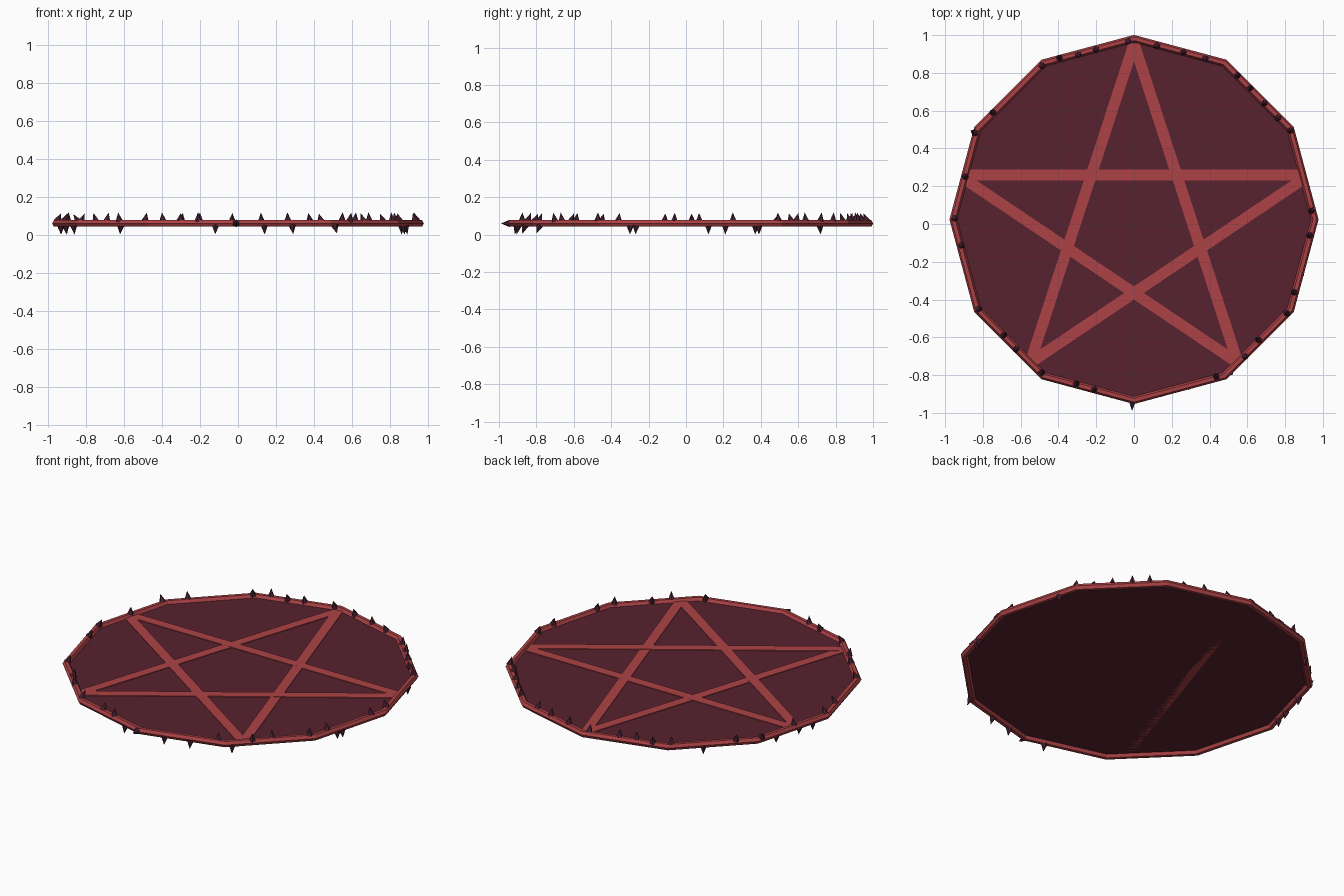
import bpy, math
from mathutils import Vector

if "Cube" in bpy.data.objects:
    bpy.data.objects.remove(bpy.data.objects["Cube"])

CY, Z, R, TUBE = 0.024, 0.06, 0.957, 0.02   # ring centre, height, radius, tube radius
TIP = 0.059                                 # spike tip distance from tube centre


def material(name, rgb):
    m = bpy.data.materials.new(name)
    m.diffuse_color = (*rgb, 1)
    m.use_nodes = True
    m.node_tree.nodes["Principled BSDF"].inputs["Base Color"].default_value = m.diffuse_color
    return m


red = material("bright_red", (0.42, 0.055, 0.063))
maroon = material("dark_maroon", (0.095, 0.016, 0.028))
purple = material("dark_purple", (0.07, 0.016, 0.032))


def finish(name, mat):
    ob = bpy.context.object
    ob.name = name
    ob.data.materials.append(mat)
    return ob


# Twelve-sided ring with a hexagonal tube
bpy.ops.mesh.primitive_torus_add(major_segments=12, minor_segments=6, major_radius=R,
                                 minor_radius=TUBE, location=(0, CY, Z))
finish("ring", red)

# Flat plate inside the ring (corners line up with the ring)
bpy.ops.mesh.primitive_circle_add(vertices=12, radius=R, fill_type='NGON',
                                  location=(0, CY, Z))
finish("disc", maroon)

# Five star bars, thin plates on the disc
TOP, LB, RB = (0, 0.955), (-0.55, -0.735), (0.55, -0.735)
for i, (a, b) in enumerate([(TOP, LB), (TOP, RB), ((-0.9, 0.26), (0.9, 0.26)),
                            ((-0.9, 0.24), RB), ((0.9, 0.24), LB)]):
    a, b = Vector(a), Vector(b)
    mid, d = (a + b) / 2, b - a
    bpy.ops.mesh.primitive_cube_add(size=1, location=(mid.x, mid.y, Z + 0.002 + i * 0.0002),
                                    rotation=(0, 0, math.atan2(d.y, d.x)))
    finish("star_bar", red).scale = (d.length, 0.058, 0.004)


# Spikes: plan position of each tip; the lean follows from its offset to the tube
def spike(x, y, side):
    th = math.atan2(y - CY, x)
    edge = (th % math.radians(30)) - math.radians(15)
    r_tube = R * math.cos(math.radians(15)) / math.cos(edge)
    off = math.hypot(x, y - CY) - r_tube
    c = max(-1, min(1, off / TIP))
    out = Vector((math.cos(th), math.sin(th), 0))
    direction = out * c + Vector((0, 0, side * math.sqrt(1 - c * c)))
    base = out * r_tube + Vector((0, CY, Z))
    depth = TIP - 0.011
    bpy.ops.mesh.primitive_cone_add(vertices=6, radius1=0.02, radius2=0, depth=depth,
                                    location=base + direction * (0.011 + depth / 2),
                                    rotation=direction.to_track_quat('Z', 'Y').to_euler())
    finish("spike", purple)


UP = [(-.40, .89), (-.20, .915), (-.03, .95), (.12, .93), (.26, .905), (.37, .86),
      (-.29, .88), (-.48, .825), (.55, .79), (.62, .725), (.685, .635), (.745, .55),
      (.82, .49), (.925, .07), (.92, -.06), (.835, -.355), (.805, -.47), (.645, -.60),
      (.595, -.71), (.425, -.79), (-.01, -.992), (-.21, -.875), (-.30, -.83),
      (-.48, -.77), (-.63, -.67), (-.68, -.58), (-.805, -.44), (-.895, -.11),
      (-.93, .03), (-.89, .25), (-.865, .495), (-.76, .60)]
DOWN = [(.89, -.27), (.875, -.30), (-.93, .12), (-.9, .21), (-.86, .37), (.86, .39),
        (-.62, .72), (-.12, -.915), (.14, -.905), (.52, -.80), (.29, -.875)]
for p in UP:
    spike(*p, 1)
for p in DOWN:
    spike(*p, -1)
